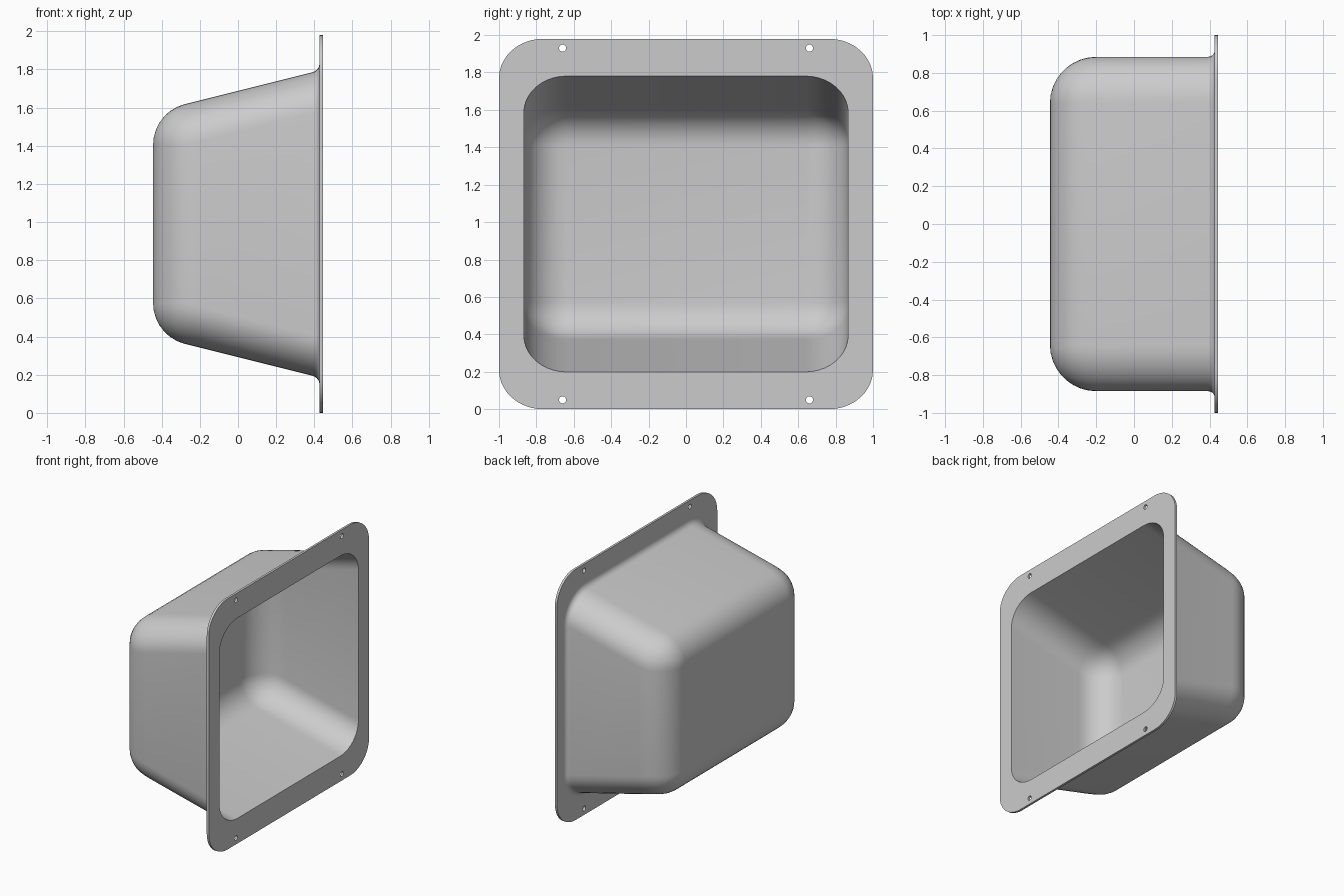
import bpy, bmesh
from math import sin, cos, atan, pi, sqrt

cube = bpy.data.objects.get("Cube")
if cube:
    bpy.data.objects.remove(cube, do_unlink=True)

MID_Z = 0.99                    # height of the tray's centre
BACK, FRONT = -0.445, 0.445     # depth range
WALL = 0.018
FLAT_Y, FLAT_Z = 0.64, 0.415    # half size of the flat back panel
R_Y, R_Z = 0.245, 0.22          # back edge fillets
SLOPE = 0.25                    # draft of the top and bottom walls
FLARE = 0.035                   # fillet where the tray meets the flange
CORNER_STEPS, FILLET_STEPS = 10, 9


def rounded_ring(bm, x, core_y, core_z, ry, rz):
    """Rounded rectangle at depth x, given its corner centres and radii."""
    ring = []
    for q, (sy, sz) in enumerate([(1, 1), (-1, 1), (-1, -1), (1, -1)]):
        for i in range(CORNER_STEPS + 1):
            a = (q + i / CORNER_STEPS) * pi / 2
            ring.append(bm.verts.new((x, sy * core_y + ry * cos(a),
                                      MID_Z + sz * core_z + rz * sin(a))))
    return ring


def section(x, inset):
    """Tray cross-section at depth x, moved inwards by inset."""
    d = x - BACK - inset
    ry, rz = R_Y - inset, R_Z - inset
    a = atan(SLOPE)
    end = rz * (1 - sin(a))
    rad_y = sqrt(max(0, ry**2 - (ry - d)**2)) if d < ry else ry
    rad_z = sqrt(max(0, rz**2 - (rz - d)**2)) if d < end else rz * cos(a)
    return [FLAT_Y, FLAT_Z + SLOPE * max(0, d - end), rad_y, rad_z]


def fillet_depths(inset):
    r = R_Y - inset
    return [BACK + inset + r * (1 - cos(i / FILLET_STEPS * pi / 2))
            for i in range(FILLET_STEPS + 1)]


# Tray with flange: one closed skin, from the inner back to the outer back
bm = bmesh.new()
rings = [rounded_ring(bm, x, *section(x, WALL))
         for x in fillet_depths(WALL) + [FRONT]]
for x in (FRONT, FRONT - WALL):
    rings.append(rounded_ring(bm, x, 0.765, 0.78, 0.235, 0.21))
for i in range(6):
    t = i / 5 * pi / 2
    x = FRONT - WALL - FLARE * (1 - cos(t))
    grow = FLARE * (1 - sin(t))
    y, z, ry, rz = section(x, 0)
    rings.append(rounded_ring(bm, x, y, z, ry + grow, rz + grow))
rings += [rounded_ring(bm, x, *section(x, 0)) for x in reversed(fillet_depths(0))]

for a, b in zip(rings, rings[1:]):
    for i in range(len(a)):
        j = (i + 1) % len(a)
        bm.faces.new((a[i], a[j], b[j], b[i]))
bm.faces.new(rings[0])
bm.faces.new(rings[-1])
bmesh.ops.remove_doubles(bm, verts=bm.verts, dist=0.0001)
bmesh.ops.recalc_face_normals(bm, faces=bm.faces)
mesh = bpy.data.meshes.new("flanged_tray")
bm.to_mesh(mesh)
bm.free()
tray = bpy.data.objects.new("flanged_tray", mesh)
bpy.context.collection.objects.link(tray)

# Four screw holes through the flange
for sy in (-1, 1):
    for sz in (-1, 1):
        bpy.ops.mesh.primitive_cylinder_add(
            vertices=24, radius=0.019, depth=0.1, rotation=(0, pi / 2, 0),
            location=(FRONT - WALL / 2, sy * 0.66, MID_Z + sz * 0.94))
        cutter = bpy.context.object
        cutter.name = "hole_cutter"
        cutter.hide_render = True
        mod = tray.modifiers.new("screw_hole", 'BOOLEAN')
        mod.operation = 'DIFFERENCE'
        mod.solver = 'EXACT'
        mod.object = cutter
        bpy.ops.object.select_all(action='DESELECT')
        tray.select_set(True)
        bpy.context.view_layer.objects.active = tray
        bpy.ops.object.modifier_apply(modifier=mod.name)
        bpy.data.objects.remove(cutter, do_unlink=True)

bpy.ops.object.shade_smooth_by_angle(angle=pi / 6)
